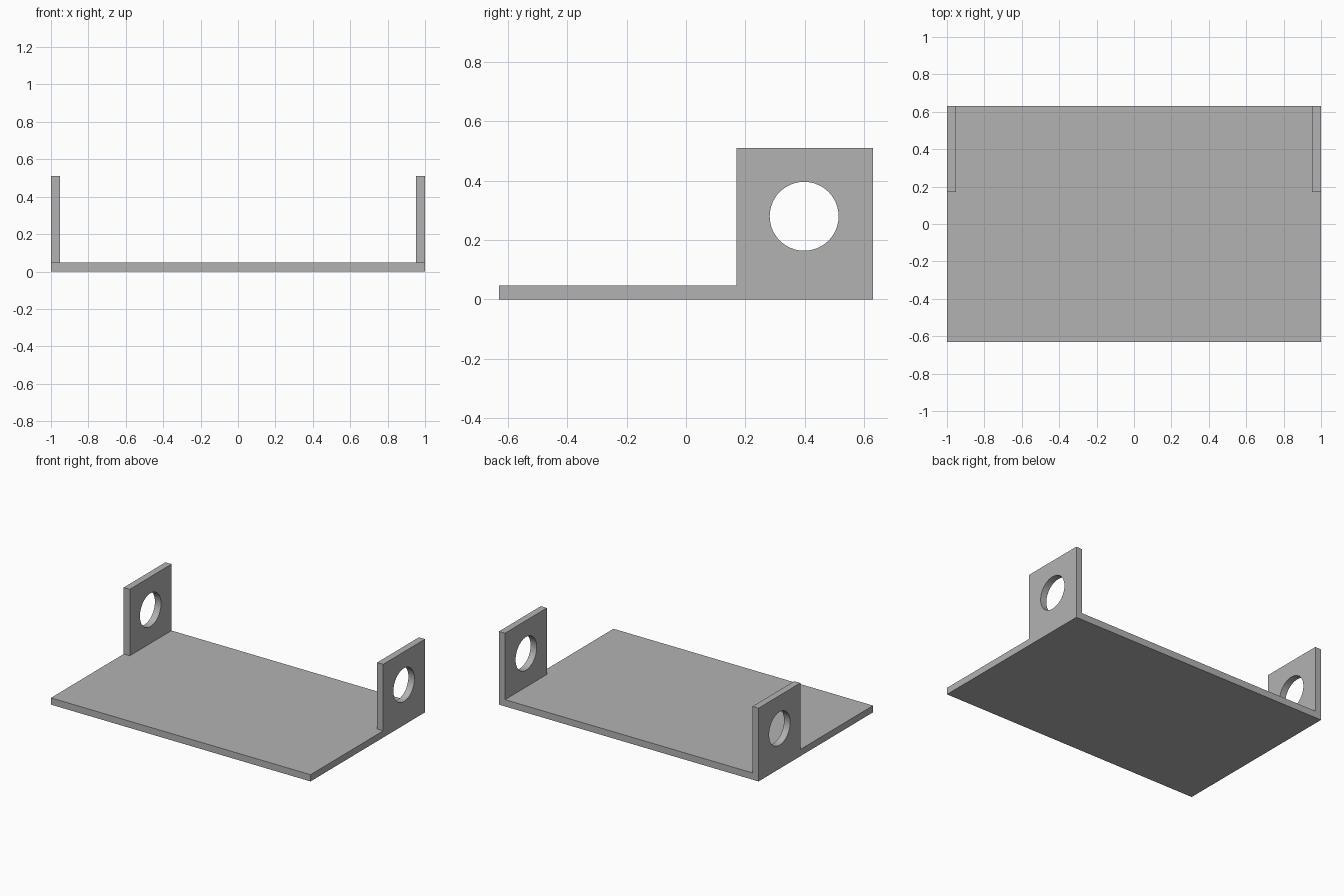
import bpy, bmesh, math
from mathutils import Matrix, Vector

default = bpy.data.objects.get("Cube")
if default:
    bpy.data.objects.remove(default, do_unlink=True)

DEPTH, THICK, HEIGHT = 1.26, 0.047, 0.51
TAB_FRONT, TAB_INNER = 0.17, 0.953
HOLE_Y, HOLE_Z, HOLE_R = 0.398, 0.28, 0.116

grey = bpy.data.materials.new("plain_grey")
grey.use_nodes = True
colour = (0.45, 0.45, 0.45, 1)
grey.diffuse_color = colour
grey.node_tree.nodes["Principled BSDF"].inputs["Base Color"].default_value = colour


def add_object(name, bm):
    mesh = bpy.data.meshes.new(name)
    bm.to_mesh(mesh)
    bm.free()
    mesh.materials.append(grey)
    ob = bpy.data.objects.new(name, mesh)
    bpy.context.collection.objects.link(ob)
    return ob


# Base plate, scored where the side tabs rise
bm = bmesh.new()
bmesh.ops.create_cube(bm, size=1, matrix=Matrix.Translation((0, 0, THICK / 2))
                      @ Matrix.Diagonal((2, DEPTH, THICK, 1)))
for point, normal in (((-TAB_INNER, 0, 0), (1, 0, 0)),
                      ((TAB_INNER, 0, 0), (1, 0, 0)),
                      ((0, TAB_FRONT, 0), (0, 1, 0))):
    bmesh.ops.bisect_plane(bm, geom=bm.verts[:] + bm.edges[:] + bm.faces[:],
                           plane_co=point, plane_no=normal)

# Upright tabs pulled up from the two rear corners
bm.normal_update()
corners = []
for f in bm.faces:
    c = f.calc_center_median()
    if f.normal.z > 0.9 and abs(c.x) > TAB_INNER and c.y > TAB_FRONT:
        corners.append(f)
tops = bmesh.ops.extrude_discrete_faces(bm, faces=corners)["faces"]
bmesh.ops.translate(bm, verts=list({v for f in tops for v in f.verts}),
                    vec=Vector((0, 0, HEIGHT - THICK)))
bmesh.ops.dissolve_limit(bm, angle_limit=math.radians(1),
                         verts=bm.verts[:], edges=bm.edges[:])
bmesh.ops.recalc_face_normals(bm, faces=bm.faces[:])
bracket = add_object("bracket", bm)

# Round hole through both tabs
bm = bmesh.new()
bmesh.ops.create_cone(bm, cap_ends=True, segments=64, radius1=HOLE_R,
                      radius2=HOLE_R, depth=3,
                      matrix=Matrix.Translation((0, HOLE_Y, HOLE_Z))
                      @ Matrix.Rotation(math.pi / 2, 4, 'Y'))
cutter = add_object("hole_cutter", bm)
cutter.hide_render = True

cut = bracket.modifiers.new("tab_holes", 'BOOLEAN')
cut.operation = 'DIFFERENCE'
cut.solver = 'EXACT'
cut.object = cutter
bpy.ops.object.select_all(action='DESELECT')
bpy.context.view_layer.objects.active = bracket
bracket.select_set(True)
bpy.ops.object.modifier_apply(modifier=cut.name)
bpy.data.objects.remove(cutter, do_unlink=True)

# Smooth hole walls, crisp plate edges
bpy.ops.object.shade_smooth_by_angle(angle=math.radians(30))
